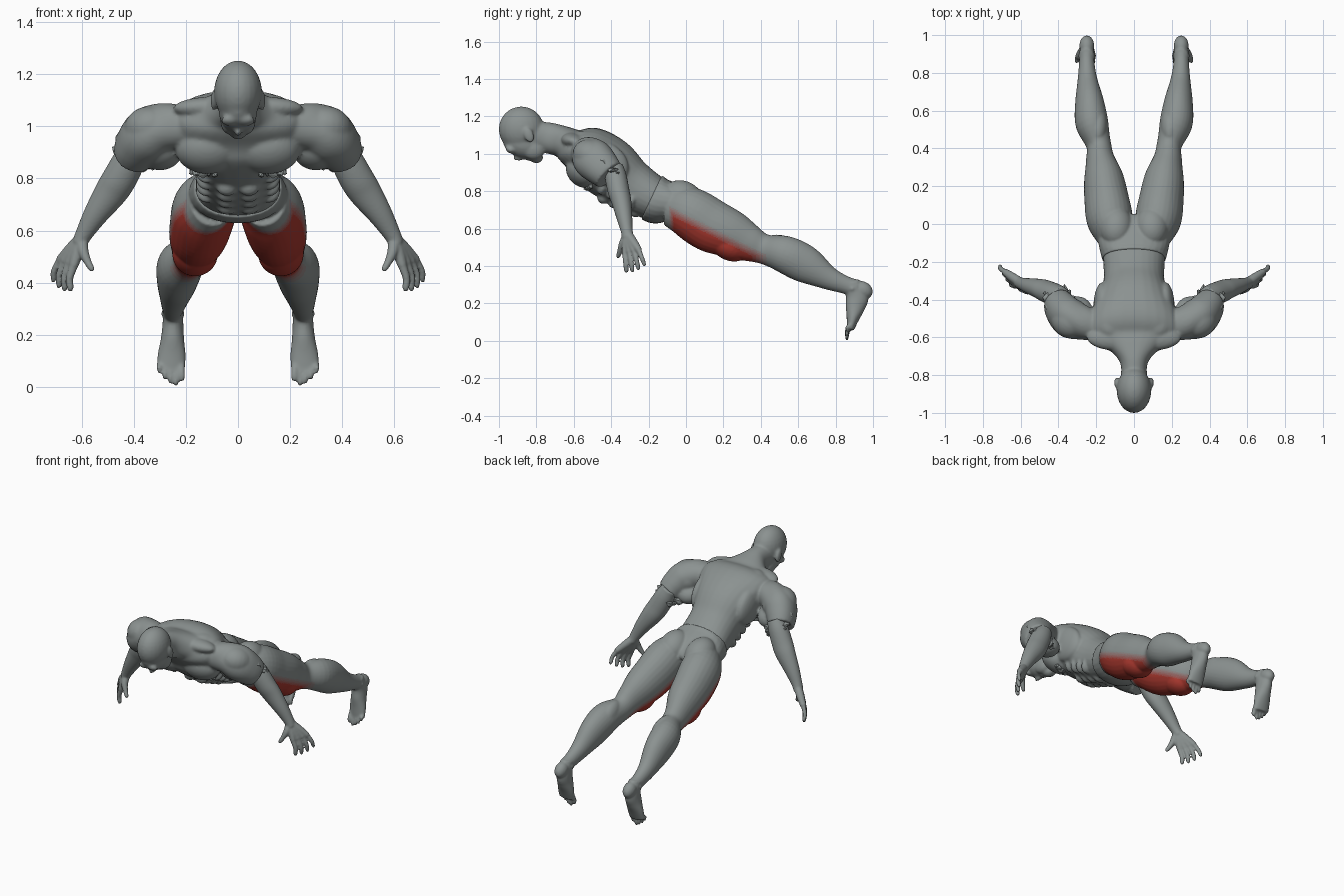
import bpy, bmesh, math, random
from mathutils import Vector, Matrix

if "Cube" in bpy.data.objects:
    bpy.data.objects.remove(bpy.data.objects["Cube"])
random.seed(4)


def material(name, rgb):
    m = bpy.data.materials.new(name)
    m.use_nodes = True
    m.diffuse_color = (*rgb, 1)
    m.node_tree.nodes["Principled BSDF"].inputs["Base Color"].default_value = (*rgb, 1)
    return m


# Grey skin, red highlighted thigh muscle, and the steps that blend them
GREY, RED = Vector((.26, .288, .283)), Vector((.4, .04, .028))
skin = material("grey_skin", GREY)
blends = [material("blend_" + n, GREY.lerp(RED, f))
          for n, f in (("faint", .2), ("light", .4), ("medium", .6), ("strong", .8))]
red = material("red_muscle", RED)


def loft(bm, rows, power=2.0, sides=28, steps=5):
    """Smooth tube through rows of (x, y, z, half width, half depth)."""
    rows = [tuple(r) if len(r) == 5 else tuple(r) + (r[3],) for r in rows]
    first = [2 * a - b for a, b in zip(rows[0], rows[1])]
    last = [2 * a - b for a, b in zip(rows[-1], rows[-2])]
    k = [first] + rows + [last]
    path = []
    for i in range(1, len(k) - 2):
        for s in range(steps):
            t = s / steps
            path.append([.5 * (2 * b + (c - a) * t + (2 * a - 5 * b + 4 * c - d) * t ** 2
                               + (3 * b - a - 3 * c + d) * t ** 3)
                         for a, b, c, d in zip(*k[i - 1:i + 3])])
    path.append(rows[-1])
    rings = []
    for i, p in enumerate(path):
        ahead, behind = path[min(i + 1, len(path) - 1)], path[max(i - 1, 0)]
        along = (Vector(ahead[:3]) - Vector(behind[:3])).normalized()
        side = Vector((1, 0, 0))
        side = (side - along * side.dot(along)).normalized()
        other = along.cross(side)
        ring = []
        for j in range(sides):
            c, s = (f(math.tau * j / sides) for f in (math.cos, math.sin))
            c, s = (math.copysign(abs(v) ** (2 / power), v) for v in (c, s))
            ring.append(bm.verts.new(Vector(p[:3]) + side * c * p[3] + other * s * p[4]))
        rings.append(ring)
    for a, b in zip(rings, rings[1:]):
        for j in range(sides):
            n = (j + 1) % sides
            bm.faces.new((a[j], a[n], b[n], b[j]))
    bm.faces.new(rings[0][::-1])
    bm.faces.new(rings[-1])


def ball(bm, centre, radii, tilt=0):
    m = (Matrix.Translation(centre) @ Matrix.Rotation(math.radians(tilt), 4, 'X')
         @ Matrix.Diagonal((*radii, 1)))
    bmesh.ops.create_uvsphere(bm, u_segments=24, v_segments=16, radius=1, matrix=m)


def finish(name, bm, voxel=0.0, smooth=4):
    """Mirror the part, fuse its pieces into one skin and bake the result."""
    bmesh.ops.recalc_face_normals(bm, faces=bm.faces)
    me = bpy.data.meshes.new(name)
    bm.to_mesh(me)
    bm.free()
    ob = bpy.data.objects.new(name, me)
    bpy.context.collection.objects.link(ob)
    mirror = ob.modifiers.new("Mirror", 'MIRROR')
    mirror.use_mirror_merge = False
    if voxel:
        fuse = ob.modifiers.new("Fuse", 'REMESH')
        fuse.mode, fuse.voxel_size = 'VOXEL', voxel
        soft = ob.modifiers.new("Soften", 'SMOOTH')
        soft.factor, soft.iterations = .5, smooth
    bpy.context.view_layer.update()
    dg = bpy.context.evaluated_depsgraph_get()
    baked = bpy.data.meshes.new_from_object(ob.evaluated_get(dg))
    ob.modifiers.clear()
    ob.data = baked
    baked.materials.clear()
    baked.materials.append(skin)
    for p in baked.polygons:
        p.material_index = 0
        p.use_smooth = voxel > 0
    return ob


# Head with face, nose, chin and ears
bm = bmesh.new()
ball(bm, (0, -.88, 1.132), (.092, .121, .121))
ball(bm, (0, -.872, 1.058), (.074, .112, .08), -20)
ball(bm, (0, -.805, .985), (.036, .042, .034), -20)
ball(bm, (0, -.888, .985), (.014, .036, .022), 15)
ball(bm, (0, -.845, .978), (.026, .022, .014), -20)
ball(bm, (.03, -.94, 1.022), (.034, .028, .018), -30)
ball(bm, (.032, -.82, 1.025), (.036, .065, .055), -20)
ball(bm, (.092, -.84, 1.1), (.013, .026, .042), 20)

# Neck, chest and belly
loft(bm, [(0, -.15, .75, .16, .115), (0, -.19, .77, .163, .122), (0, -.31, .84, .162, .145),
          (0, -.42, .93, .2, .165), (0, -.53, 1.0, .25, .153), (0, -.605, 1.035, .235, .105),
          (0, -.66, 1.065, .135, .085), (0, -.735, 1.085, .073, .083),
          (0, -.83, 1.1, .07, .075)], power=2.2)
ball(bm, (.115, -.55, .91), (.125, .1, .085), -45)
ball(bm, (.12, -.49, 1.04), (.1, .13, .07), -25)
ball(bm, (.165, -.44, .95), (.05, .14, .11), -30)
ball(bm, (.1, -.6, 1.068), (.15, .07, .045), -10)
ball(bm, (.048, -.31, .942), (.042, .2, .05), -35)
for i in range(4):
    ball(bm, (.042, -.27 - .057 * i, .694 + .024 * i), (.04, .033, .034), -25)
    ball(bm, (.118, -.29 - .05 * i, .752 + .025 * i), (.045, .026, .05), -25)

# Shoulders and upper arms
loft(bm, [(.2, -.54, 1.0, .08, .08), (.28, -.52, .995, .09, .095), (.345, -.495, .97, .095, .11),
          (.385, -.45, .925, .088, .1), (.41, -.41, .885, .074, .085)], power=2.2)
ball(bm, (.335, -.5, .985), (.105, .11, .09), -25)
ball(bm, (.3, -.47, .9), (.085, .09, .065), -20)
finish("upper_body", bm, .0075, 6)

# Pelvis and buttocks
bm = bmesh.new()
loft(bm, [(0, -.185, .768, .168, .128), (0, -.15, .753, .178, .128), (0, -.08, .74, .19, .105),
          (0, -.01, .71, .17, .085), (0, .02, .69, .1, .06)], power=2.2)
ball(bm, (.095, -.015, .762), (.09, .115, .092), -28)

# Thighs and calves
loft(bm, [(.1, -.08, .722, .09, .11), (.127, .02, .685, .122, .138), (.145, .13, .618, .118, .143),
          (.16, .24, .572, .105, .127), (.178, .34, .522, .077, .1), (.187, .42, .49, .066, .08),
          (.222, .53, .462, .087, .1), (.235, .64, .408, .077, .1), (.246, .76, .337, .053, .064),
          (.25, .85, .3, .041, .048), (.25, .91, .28, .04, .048)])
ball(bm, (.19, .52, .49), (.05, .11, .07), -25)
ball(bm, (.185, .385, .46), (.042, .05, .042), -30)
ball(bm, (.165, .23, .51), (.088, .11, .078), -28)
ball(bm, (.145, .06, .61), (.1, .11, .075), -40)

# Feet with toes pointing down
loft(bm, [(.25, .885, .31, .038, .045), (.25, .915, .24, .04, .06), (.252, .905, .18, .045, .052),
          (.255, .892, .12, .054, .034), (.259, .878, .06, .054, .019)])
ball(bm, (.25, .945, .272), (.039, .056, .045), -30)
ball(bm, (.25, .89, .28), (.046, .024, .024))
for i, tip in enumerate((.02, .002, .012, .026, .052)):
    x, r = .217 + .0215 * i, (.014 if i == 0 else .0105)
    loft(bm, [(x, .88, .085, r), (x, .866, .055 + tip * .4, r * .9), (x, .861, tip + .02, r),
              (x, .86, tip, r * .6)], sides=14)
legs = finish("pelvis_and_legs", bm, .0065, 4)
for m in blends + [red]:
    legs.data.materials.append(m)
# Red on the front of the thighs, stepping out to grey at the edges
for p in legs.data.polygons:
    c = p.center
    edge = max(c.z - .675 + .5 * c.y, .6 * (c.y - .43), -2 * (c.y + .09))
    p.material_index = max(0, min(5, math.ceil(-edge / .011)))

# Torn edges around the upper arms and below the chest
bm = bmesh.new()


def shard(centre, size):
    made = bmesh.ops.create_icosphere(bm, subdivisions=1, radius=size)["verts"]
    stretch = Vector([random.uniform(.4, 1.4) for _ in range(3)])
    for v in made:
        v.co = v.co * stretch * random.uniform(.6, 1.25) + Vector(centre)


for i in range(16):
    a = math.tau * i / 16
    shard((.39 + .066 * math.cos(a), -.415 + .07 * math.sin(a),
           .905 - .05 * math.sin(a) + .03 * math.cos(a)), random.uniform(.024, .036))
for i in range(5):
    shard((.09 + .022 * i, -.53 + .005 * i, .815 + .003 * i), .016)
finish("torn_edges", bm)

# Forearms
bm = bmesh.new()
loft(bm, [(.385, -.385, .93, .05, .05), (.415, -.375, .875, .062, .058), (.455, -.36, .8, .066, .058),
          (.49, -.345, .745, .063, .053), (.545, -.33, .665, .048, .043), (.59, -.317, .59, .034, .032),
          (.61, -.31, .55, .028, .032)])

# Hands with spread fingers and thumbs
wrist = Vector((.6, -.312, .57))
for i in range(4):
    f = i / 3
    knuckle = Vector((.632, -.325, .465)).lerp(Vector((.685, -.252, .485)), f)
    tip = Vector((.647, -.318, .366)).lerp(Vector((.713, -.22, .402)), f)
    tip.z -= .012 * math.sin(math.pi * f)
    middle = knuckle.lerp(tip, .5) + Vector((.008, 0, 0))
    r = .0145 - .002 * f
    loft(bm, [(*wrist, .026), (*wrist.lerp(knuckle, .5), .024), (*knuckle, .018)], sides=16)
    loft(bm, [(*knuckle, r * 1.15), (*middle, r), (*knuckle.lerp(tip, .85), r * .9),
              (*tip, r * .5)], sides=14)
loft(bm, [(*wrist, .024), (.595, -.338, .52, .021), (.578, -.353, .48, .015),
          (.564, -.362, .455, .012), (.557, -.366, .445, .007)], sides=14)
finish("forearms_and_hands", bm, .0055, 3)
